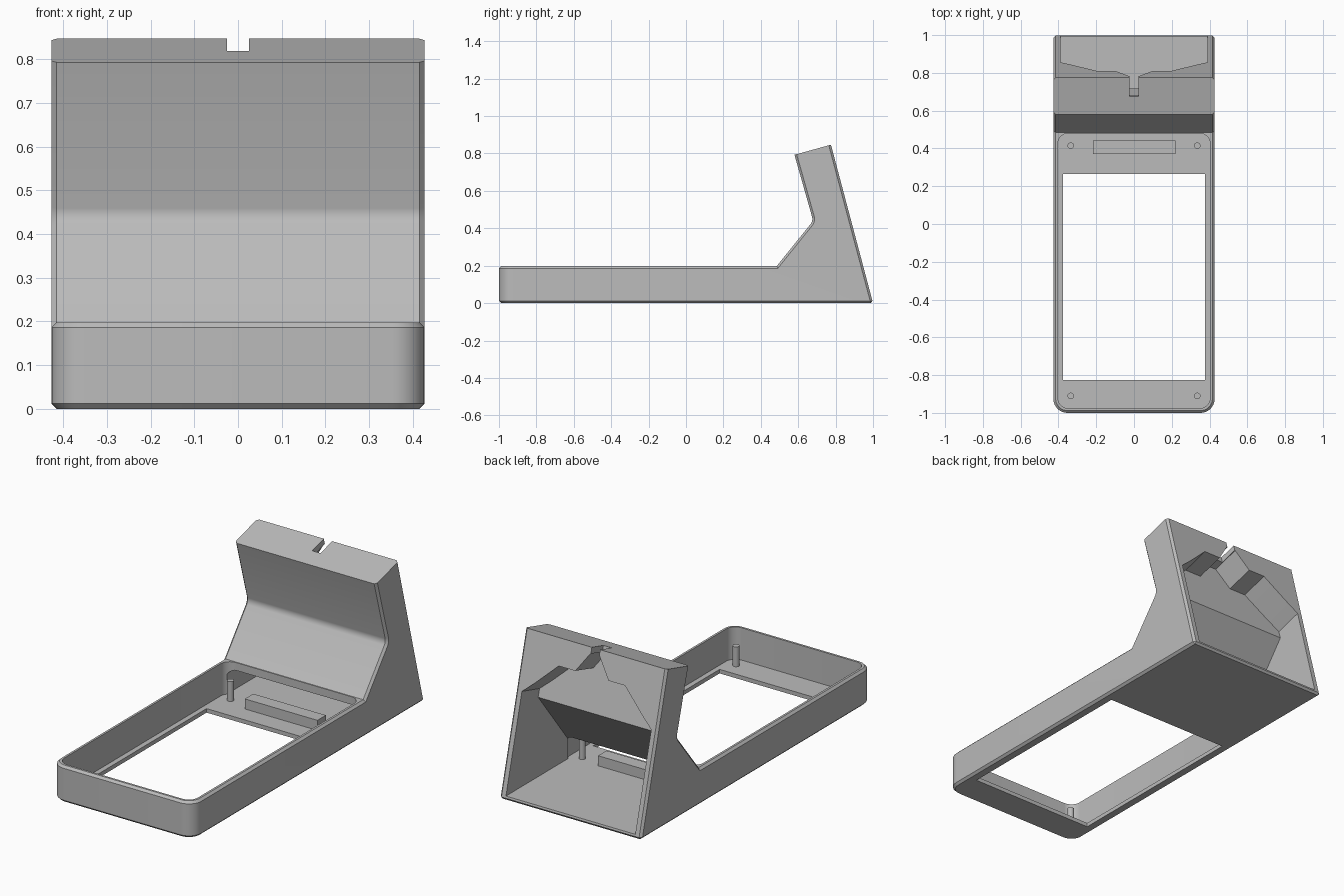
import bpy, bmesh, math
from mathutils import Vector

cube = bpy.data.objects.get("Cube")
if cube:
    bpy.data.objects.remove(cube, do_unlink=True)

grey = bpy.data.materials.new("plain_grey")
grey.use_nodes = True
grey.diffuse_color = (0.5, 0.5, 0.5, 1)
grey.node_tree.nodes["Principled BSDF"].inputs["Base Color"].default_value = (0.5, 0.5, 0.5, 1)


def prism(bm, points, sweep):
    """Solid made by sweeping a polygon along a vector."""
    face = bm.faces.new([bm.verts.new(p) for p in points])
    moved = bmesh.ops.extrude_face_region(bm, geom=[face])["geom"]
    bmesh.ops.translate(bm, vec=sweep, verts=[g for g in moved if isinstance(g, bmesh.types.BMVert)])
    bmesh.ops.recalc_face_normals(bm, faces=bm.faces[:])


def side_prism(bm, profile, half):
    prism(bm, [(-half, y, z) for y, z in profile], (2 * half, 0, 0))


def box(bm, x0, x1, y0, y1, z0, z1):
    prism(bm, [(x0, y0, z0), (x1, y0, z0), (x1, y1, z0), (x0, y1, z0)], (0, 0, z1 - z0))


def bevel(bm, edges, offset, segments=1):
    bmesh.ops.bevel(bm, geom=edges, offset=offset, segments=segments, profile=0.5,
                    affect='EDGES', clamp_overlap=True)


def finish(name, bm):
    bmesh.ops.recalc_face_normals(bm, faces=bm.faces[:])
    mesh = bpy.data.meshes.new(name)
    bm.to_mesh(mesh)
    bm.free()
    mesh.materials.append(grey)
    obj = bpy.data.objects.new(name, mesh)
    bpy.context.collection.objects.link(obj)
    return obj


def combine(target, tool, operation):
    mod = target.modifiers.new(operation, 'BOOLEAN')
    mod.operation, mod.solver, mod.object = operation, 'EXACT', tool
    bpy.ops.object.select_all(action='DESELECT')
    bpy.context.view_layer.objects.active = target
    target.select_set(True)
    bpy.ops.object.modifier_apply(modifier=mod.name)
    bpy.data.objects.remove(tool, do_unlink=True)


def middle(edge):
    return (edge.verts[0].co + edge.verts[1].co) / 2


def along(edge, axis):
    d = edge.verts[1].co - edge.verts[0].co
    return abs(d[axis]) > 0.99 * d.length


WIDTH, FLOOR = 0.427, 0.022

# Outer body: long tray with a leaning tower at the back
bm = bmesh.new()
side_prism(bm, [(-1, 0), (1, 0), (0.775, 0.847), (0.58, 0.793), (0.68, 0.44),
                (0.485, 0.198), (-1, 0.198)], WIDTH)
bevel(bm, [e for e in bm.edges if along(e, 2) and middle(e).y < -0.9], 0.075, 8)
bevel(bm, [e for e in bm.edges if along(e, 0) and 0.4 < middle(e).z < 0.5], 0.02, 4)
rim = []
for e in bm.edges:
    m = middle(e)
    cross = along(e, 0) and m.y > 0.3 and m.z > 0.1
    if e.calc_face_angle(0) > 0.5 and not cross and m.z < 0.8 or \
            (along(e, 1) is False and along(e, 0) is False and abs(m.x) > 0.42 and 0.3 < m.z < 0.75
             and e.calc_face_angle(0) > 0.5):
        rim.append(e)
bevel(bm, rim, 0.012)
body = finish("stand_body", bm)

# Tray hollow with rounded corners
bm = bmesh.new()
box(bm, -0.403, 0.403, -0.976, 0.48, FLOOR, 0.4)
bevel(bm, [e for e in bm.edges if along(e, 2)], 0.055, 8)
combine(body, finish("tray_cutter", bm), 'DIFFERENCE')

# Window through the tray floor
bm = bmesh.new()
box(bm, -0.375, 0.375, -0.825, 0.265, -0.1, 0.1)
combine(body, finish("window_cutter", bm), 'DIFFERENCE')

# Tower hollow: inner side profile limited by a stepped ceiling
bm = bmesh.new()
side_prism(bm, [(0.46, FLOOR), (1.2, FLOOR), (1.2, 1), (0.561, 1), (0.717, 0.455), (0.46, 0.13)], 0.6)
hollow = finish("tower_cutter", bm)
half = [(0.39, -0.7), (0.39, 0.54), (0.32, 0.6), (0.2, 0.712), (0.1, 0.712), (0.028, 0.815)]
outline = half + [(-x, z) for x, z in reversed(half)]
back = Vector((0, 0.963, 0.268))
bm = bmesh.new()
prism(bm, [Vector((x, 1 - 0.266 * z, z)) + back * 0.3 for x, z in outline], back * -1.2)
combine(hollow, finish("ceiling_cutter", bm), 'INTERSECT')
combine(body, hollow, 'DIFFERENCE')

# Cable slot in the tower top
bm = bmesh.new()
side_prism(bm, [(0.627, 1), (1, 1), (1, 0.72), (0.702, 0.72)], 0.025)
combine(body, finish("slot_cutter", bm), 'DIFFERENCE')

body.select_set(True)
bpy.context.view_layer.objects.active = body
bpy.ops.object.shade_smooth_by_angle(angle=math.radians(25))

# Mounting posts at the four tray corners
for x, side in ((-0.335, "right"), (0.335, "left")):
    for y, end in ((-0.91, "front"), (0.415, "back")):
        bpy.ops.mesh.primitive_cylinder_add(vertices=24, radius=0.017, depth=0.11,
                                            location=(x, y, FLOOR + 0.053))
        post = bpy.context.object
        post.name = f"{end}_{side}_post"
        post.data.materials.append(grey)
        bpy.ops.object.shade_smooth_by_angle(angle=math.radians(30))

# Raised bar on the floor at the back of the tray
bm = bmesh.new()
box(bm, -0.218, 0.22, 0.37, 0.443, FLOOR - 0.002, FLOOR + 0.055)
finish("floor_bar", bm)
